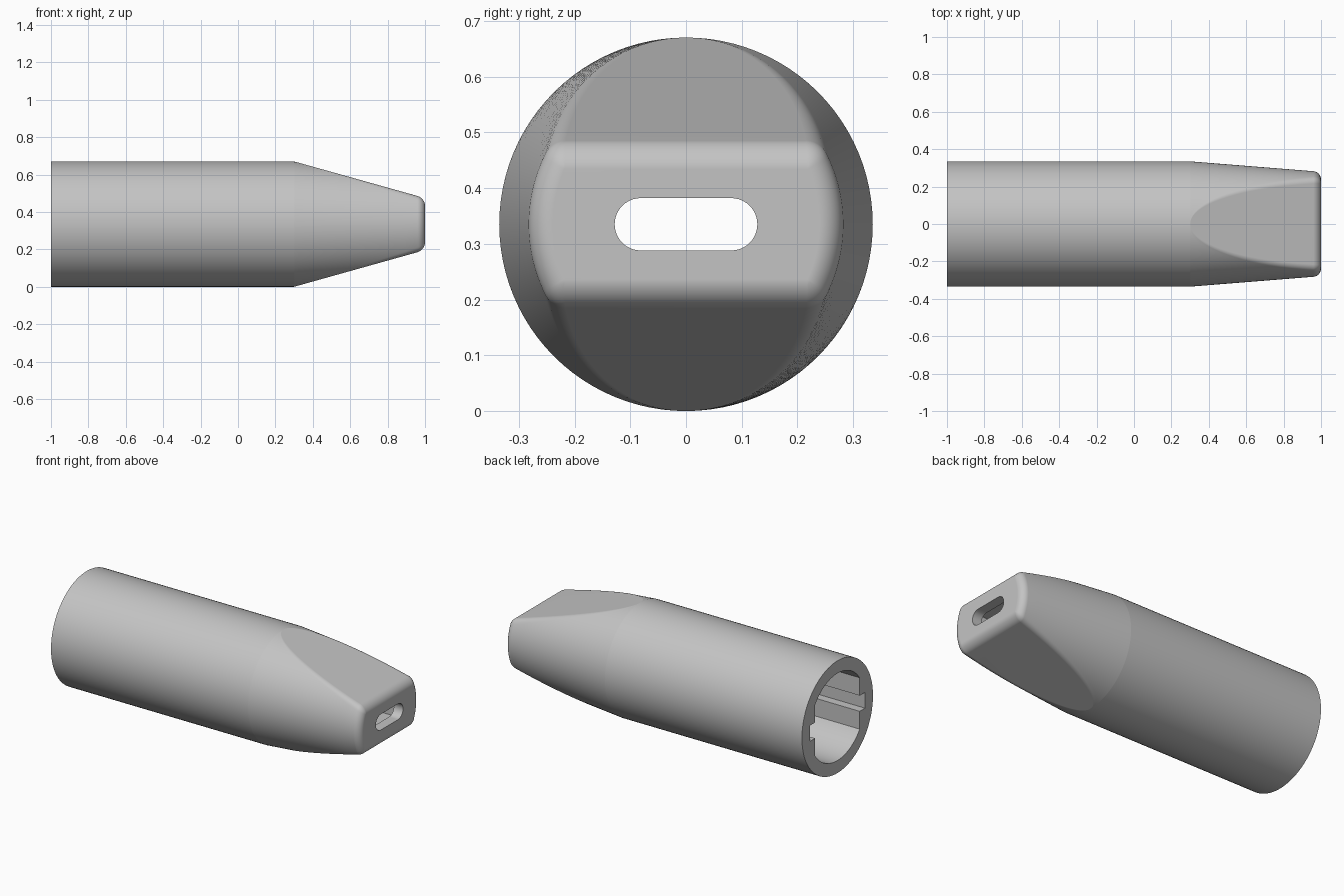
import bpy, bmesh, math

cube = bpy.data.objects.get("Cube")
if cube:
    bpy.data.objects.remove(cube, do_unlink=True)

RADIUS = 0.335
FILLET = 0.04
TAPER_X = 0.3

grey = bpy.data.materials.new("plain_grey")
grey.use_nodes = True
grey.diffuse_color = (0.55, 0.55, 0.55, 1)
grey.node_tree.nodes["Principled BSDF"].inputs["Base Color"].default_value = grey.diffuse_color


def loft(name, sections):
    """Skin a list of (x, [(y, z), ...]) sections and cap both ends."""
    bm = bmesh.new()
    rings = [[bm.verts.new((x, y, z + RADIUS)) for y, z in pts] for x, pts in sections]
    n = len(rings[0])
    for a, b in zip(rings, rings[1:]):
        for i in range(n):
            j = (i + 1) % n
            bm.faces.new((a[i], a[j], b[j], b[i]))
    bm.faces.new(rings[0])
    bm.faces.new(rings[-1])
    bmesh.ops.remove_doubles(bm, verts=bm.verts, dist=1e-5)
    bmesh.ops.recalc_face_normals(bm, faces=bm.faces)
    mesh = bpy.data.meshes.new(name)
    bm.to_mesh(mesh)
    bm.free()
    mesh.materials.append(grey)
    obj = bpy.data.objects.new(name, mesh)
    bpy.context.collection.objects.link(obj)
    return obj


def mirror_quadrant(q):
    """Turn a quarter outline (from +y to +z) into the closed outline."""
    r = q[::-1]
    return (q + [(-y, z) for y, z in r]
            + [(-y, -z) for y, z in q] + [(y, -z) for y, z in r])


def flatted_circle(x, inset=0.0):
    """Circle cut by flats above and below, with rounded corners."""
    run = max(0, x - TAPER_X)
    r = RADIUS - 0.08 * run - inset
    h = RADIUS - 0.28 * run - inset
    f = FILLET - inset
    cy = math.sqrt(max(0, (r - f) ** 2 - (h - f) ** 2))
    corner = math.atan2(h - f, cy)
    q = []
    for i in range(25):
        a = corner * i / 24
        q.append((r * math.cos(a), r * math.sin(a)))
    for i in range(1, 7):
        a = corner + (math.pi / 2 - corner) * i / 6
        q.append((cy + f * math.cos(a), h - f + f * math.sin(a)))
    return mirror_quadrant(q)


# Outer body: straight tube, flattened taper, rounded tip
sections = [(-1, flatted_circle(-1))]
tip = 1 - FILLET
for i in range(21):
    x = TAPER_X + (tip - TAPER_X) * (i / 20) ** 2
    sections.append((x, flatted_circle(x)))
for i in range(1, 9):
    a = math.pi / 2 * i / 8
    x = tip + FILLET * math.sin(a)
    sections.append((x, flatted_circle(x, FILLET * (1 - math.cos(a)))))
body = loft("tapered_sleeve", sections)

# Bore: round with two side flats, each with a guide groove
bore_r, flat_y, groove_y, slot_z = 0.26, 0.21, 0.26, 0.047
start = math.acos(flat_y / bore_r)
quad = [(groove_y, slot_z), (flat_y, slot_z)]
for i in range(17):
    a = start + (math.pi / 2 - start) * i / 16
    quad.append((bore_r * math.cos(a), bore_r * math.sin(a)))
profile = mirror_quadrant(quad)
bore = loft("bore_cutter", [(-1.1, profile), (0.5, profile)])

# Narrow chamber behind the tip
box = mirror_quadrant([(0.2, 0.1)])
chamber = loft("chamber_cutter", [(0.45, box), (0.94, box)])

# Rounded slot through the tip
quad = []
for i in range(11):
    a = math.pi / 2 * i / 10
    quad.append((0.081 + slot_z * math.cos(a), slot_z * math.sin(a)))
stadium = mirror_quadrant(quad)
slot = loft("slot_cutter", [(0.8, stadium), (1.1, stadium)])

bpy.ops.object.select_all(action="DESELECT")
bpy.context.view_layer.objects.active = body
body.select_set(True)
for cutter in (bore, chamber, slot):
    cutter.hide_render = True
    mod = body.modifiers.new(cutter.name, "BOOLEAN")
    mod.operation = "DIFFERENCE"
    mod.solver = "EXACT"
    mod.object = cutter
    bpy.ops.object.modifier_apply(modifier=mod.name)
    bpy.data.objects.remove(cutter, do_unlink=True)

# Smooth shading with crisp flats
bpy.ops.object.shade_smooth_by_angle(angle=math.radians(30))
weighted = body.modifiers.new("weighted_normals", "WEIGHTED_NORMAL")
weighted.keep_sharp = True
